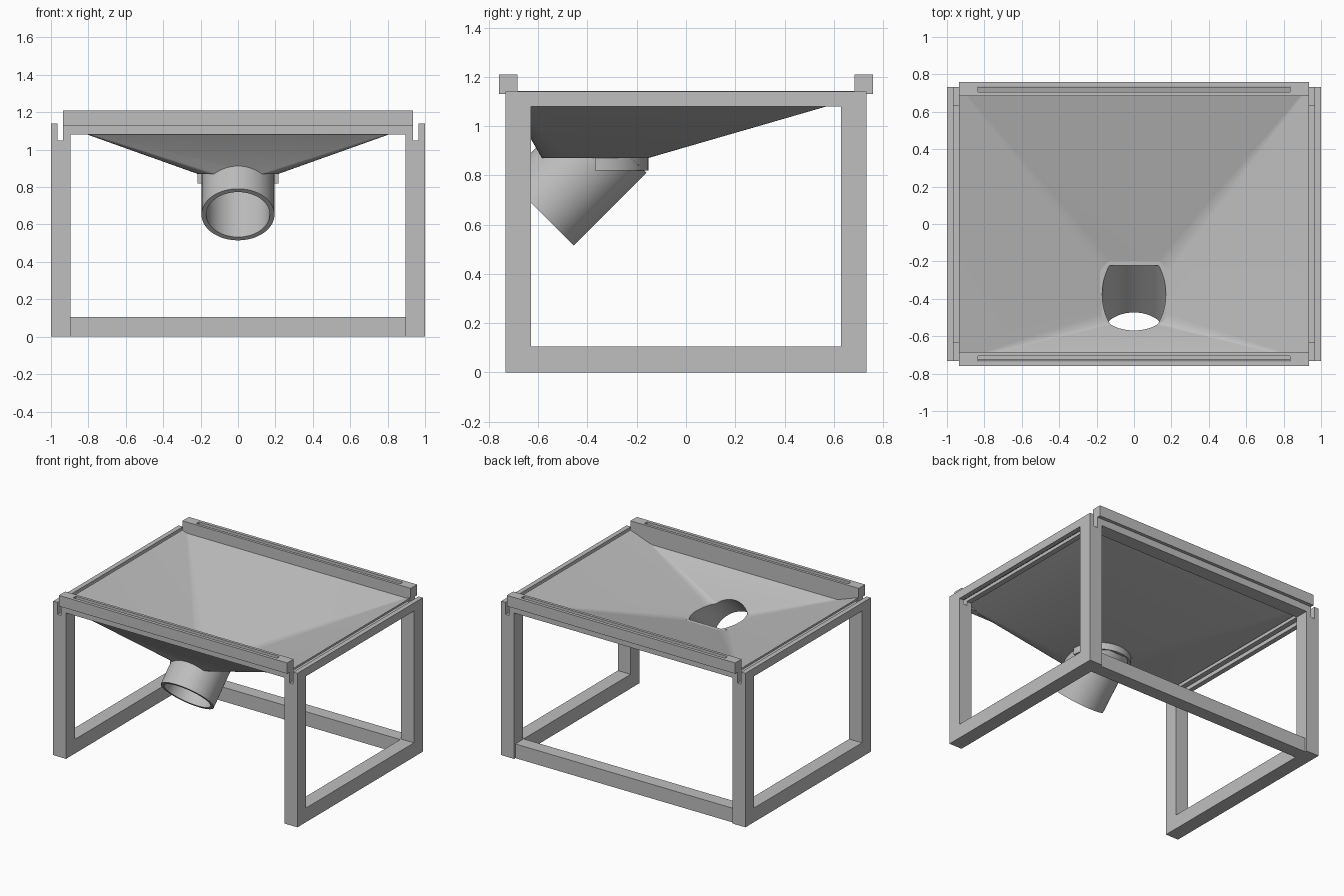
import bpy, bmesh, math
from mathutils import Matrix, Vector

cube = bpy.data.objects.get("Cube")
if cube:
    bpy.data.objects.remove(cube, do_unlink=True)

grey = bpy.data.materials.new("plain grey")
grey.use_nodes = True
grey.diffuse_color = (0.52, 0.52, 0.52, 1)
grey.node_tree.nodes["Principled BSDF"].inputs["Base Color"].default_value = (0.52, 0.52, 0.52, 1)


def finish(name, bm):
    bmesh.ops.recalc_face_normals(bm, faces=bm.faces)
    mesh = bpy.data.meshes.new(name)
    bm.to_mesh(mesh)
    bm.free()
    mesh.materials.append(grey)
    obj = bpy.data.objects.new(name, mesh)
    bpy.context.collection.objects.link(obj)
    return obj


def boxes(name, spans):
    """One object from boxes given as (x0, x1, y0, y1, z0, z1)."""
    bm = bmesh.new()
    for x0, x1, y0, y1, z0, z1 in spans:
        size = Matrix.Diagonal((x1 - x0, y1 - y0, z1 - z0, 1))
        mid = Matrix.Translation(((x0 + x1) / 2, (y0 + y1) / 2, (z0 + z1) / 2))
        bmesh.ops.create_cube(bm, size=1, matrix=mid @ size)
    return finish(name, bm)


def select(obj):
    bpy.ops.object.select_all(action='DESELECT')
    obj.select_set(True)
    bpy.context.view_layer.objects.active = obj


def cut(obj, cutter):
    select(obj)
    mod = obj.modifiers.new("cut", 'BOOLEAN')
    mod.operation = 'DIFFERENCE'
    mod.solver = 'EXACT'
    mod.object = cutter
    bpy.ops.object.modifier_apply(modifier=mod.name)


def smooth(obj, angle):
    select(obj)
    bpy.ops.object.shade_smooth_by_angle(angle=math.radians(angle))


def rounded_rect(cx, cy, hx, hy, r, z, steps=8):
    pts = []
    for k, (sx, sy) in enumerate([(1, 1), (-1, 1), (-1, -1), (1, -1)]):
        for i in range(steps + 1):
            a = (k + i / steps) * math.pi / 2
            pts.append((cx + sx * (hx - r) + r * math.cos(a),
                        cy + sy * (hy - r) + r * math.sin(a), z))
    return pts


def loft(name, loops, closed):
    """Bridge loops in order; closed joins last to first, else caps both ends."""
    bm = bmesh.new()
    rings = [[bm.verts.new(p) for p in loop] for loop in loops]
    pairs = list(zip(rings, rings[1:]))
    if closed:
        pairs.append((rings[-1], rings[0]))
    else:
        bm.faces.new(rings[0])
        bm.faces.new(rings[-1])
    for a, b in pairs:
        n = len(a)
        for i in range(n):
            j = (i + 1) % n
            bm.faces.new((a[i], a[j], b[j], b[i]))
    return finish(name, bm)


# Side frames: ring of beams with a slot along the top
Y, YI = 0.733, 0.63
for side, s in (("left", 1), ("right", -1)):
    def span(x0, x1, *rest):
        return (min(s * x0, s * x1), max(s * x0, s * x1), *rest)
    parts = [span(0.895, 1, -YI, YI, 0, 0.105),
             span(0.965, 1, -YI, YI, 1.08, 1.14),
             span(0.895, 0.935, -YI, YI, 1.08, 1.105)]
    for y0, y1 in ((-Y, -YI), (YI, Y)):
        parts += [span(0.895, 1, y0, y1, 0, 1.05),
                  span(0.965, 1, y0, y1, 1.05, 1.14),
                  span(0.895, 0.935, y0, y1, 1.05, 1.105)]
    boxes(side + "_side_frame", parts)

# Low stretcher at the back
boxes("back_stretcher", [(-0.895, 0.895, 0.62, 0.718, 0, 0.105)])

# Cross beams and grooved rails at front and back
for end, s in (("front", -1), ("back", 1)):
    def strip(x0, x1, y0, y1, z0, z1):
        return (x0, x1, min(s * y0, s * y1), max(s * y0, s * y1), z0, z1)
    boxes(end + "_beam", [strip(-0.935, 0.935, 0.685, Y, 1.08, 1.13)])
    boxes(end + "_rail", [strip(-0.935, 0.935, 0.685, 0.705, 1.13, 1.21),
                          strip(-0.935, 0.935, 0.736, 0.76, 1.13, 1.21),
                          strip(-0.935, -0.835, 0.705, 0.736, 1.13, 1.21),
                          strip(0.835, 0.935, 0.705, 0.736, 1.13, 1.21)])
boxes("back_inner_ledge", [(-0.895, 0.895, YI, 0.685, 1.08, 1.1)])

# Hopper: thin sheet from the rectangular rim to the outlet
OUT_Y = -0.37
outer_top = rounded_rect(0, 0, 0.935, Y, 0.004, 1.127)
outer_low = rounded_rect(0, OUT_Y, 0.215, 0.215, 0.1, 0.87)
inner_top = rounded_rect(0, 0, 0.935, Y, 0.004, 1.142)
inner_low = rounded_rect(0, OUT_Y, 0.175, 0.165, 0.06, 0.87)
hopper = loft("hopper", [outer_top, outer_low, inner_low, inner_top], True)
hopper_void = loft("hopper_void", [outer_top, outer_low], False)

# Angled outlet tube
END = Vector((0, -0.593, 0.653))
AXIS = Vector((0, 1, 1)).normalized()


def angled_cylinder(name, radius, start, stop):
    bm = bmesh.new()
    tilt = AXIS.to_track_quat('Z', 'Y').to_matrix().to_4x4()
    place = Matrix.Translation(END + AXIS * (start + stop) / 2) @ tilt
    bmesh.ops.create_cone(bm, cap_ends=True, segments=64, radius1=radius,
                          radius2=radius, depth=stop - start, matrix=place)
    return finish(name, bm)


tube = angled_cylinder("outlet_tube", 0.195, 0, 0.417)
long_bore = angled_cylinder("long_bore", 0.17, -0.05, 0.5)
bore = angled_cylinder("bore", 0.17, -0.05, 0.417)
cut(tube, long_bore)
cut(tube, hopper_void)
cut(hopper, bore)

# Half-round collar behind the tube
arc = [(0.217 * math.cos(i * math.pi / 32), OUT_Y + 0.217 * math.sin(i * math.pi / 32))
       for i in range(33)]
collar = loft("collar", [[(x, y, z) for x, y in arc] for z in (0.82, 0.872)], False)
cut(collar, bore)

for helper in (hopper_void, long_bore, bore):
    bpy.data.objects.remove(helper, do_unlink=True)
smooth(hopper, 25)
smooth(tube, 30)
smooth(collar, 30)
